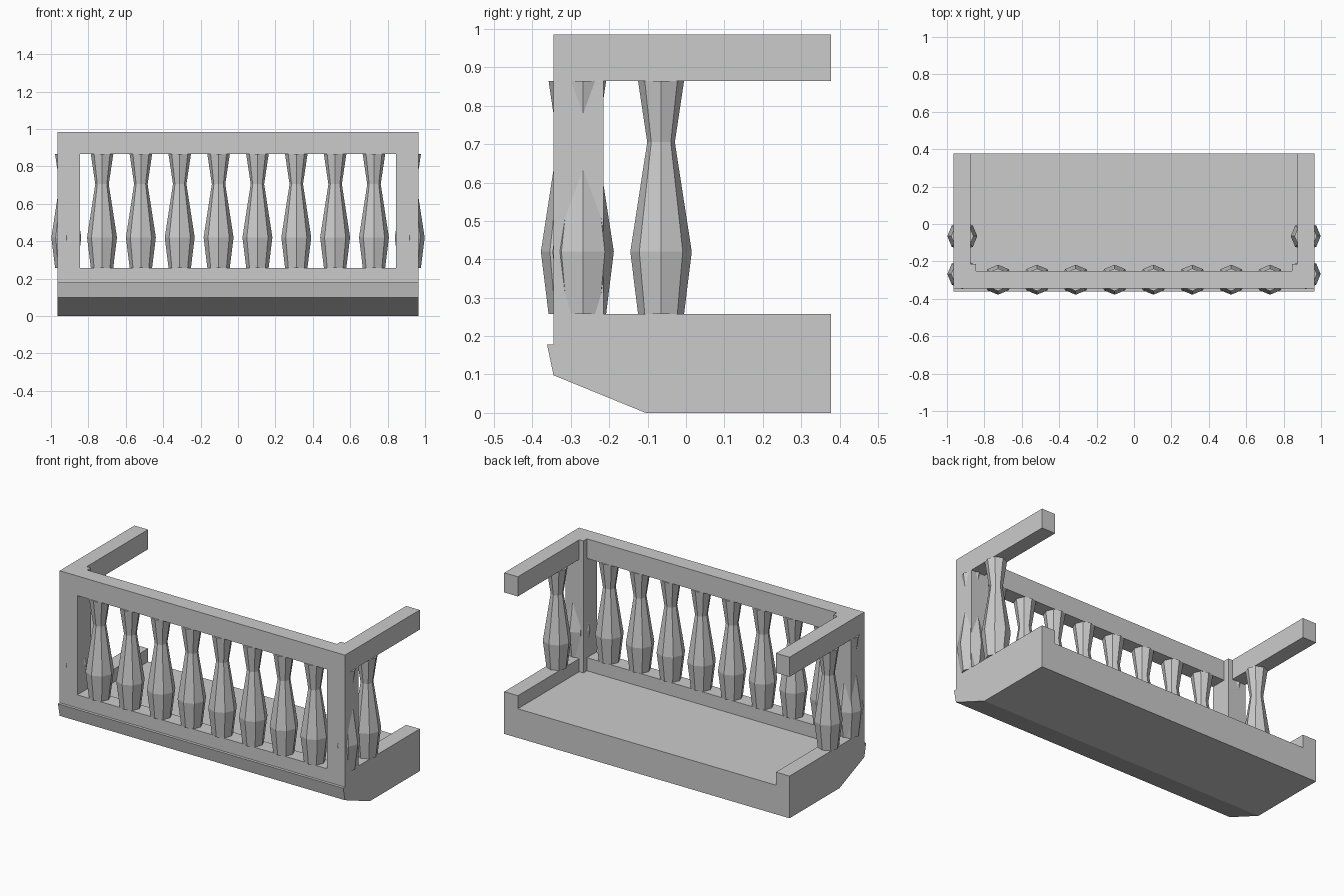
import bpy, bmesh, math
from mathutils import Vector

if "Cube" in bpy.data.objects:
    bpy.data.objects.remove(bpy.data.objects["Cube"])

W = 0.965          # half width of the frame
BACK, FRONT = 0.378, -0.345


def make_object(name, bm):
    bmesh.ops.recalc_face_normals(bm, faces=bm.faces)
    mesh = bpy.data.meshes.new(name)
    bm.to_mesh(mesh)
    bm.free()
    obj = bpy.data.objects.new(name, mesh)
    bpy.context.collection.objects.link(obj)
    return obj


def prism(name, points, direction):
    """Extrude a closed outline along a direction."""
    bm = bmesh.new()
    face = bm.faces.new([bm.verts.new(p) for p in points])
    ext = bmesh.ops.extrude_face_region(bm, geom=[face], use_keep_orig=True)
    verts = [g for g in ext["geom"] if isinstance(g, bmesh.types.BMVert)]
    bmesh.ops.translate(bm, verts=verts, vec=Vector(direction))
    return make_object(name, bm)


def u_frame(name, z0, z1):
    """U-shaped band around front and sides, with stepped inner corners."""
    half = [(W, FRONT), (W, BACK), (0.873, BACK), (0.873, -0.215),
            (0.845, -0.215), (0.845, -0.25)]
    outline = half + [(-x, y) for x, y in reversed(half)]
    prism(name, [(x, y, z0) for x, y in outline], (0, 0, z1 - z0))


def baluster(name, x, y):
    """Eight-sided turned baluster."""
    profile = [(0.06, 0.258), (0.08, 0.42), (0.036, 0.705), (0.06, 0.865)]
    bm = bmesh.new()
    rings = [[bm.verts.new((x + r * math.cos(i * math.pi / 4),
                            y + r * math.sin(i * math.pi / 4), z))
              for i in range(8)] for r, z in profile]
    for a, b in zip(rings, rings[1:]):
        for i in range(8):
            j = (i + 1) % 8
            bm.faces.new((a[i], a[j], b[j], b[i]))
    bm.faces.new(rings[0])
    bm.faces.new(rings[-1])
    make_object(name, bm)


# Floor slab with sloped underside and front lip
slab = [(BACK, 0), (-0.105, 0), (-0.345, 0.098), (-0.362, 0.178), (BACK, 0.178)]
prism("floor_slab", [(-W, y, z) for y, z in slab], (2 * W, 0, 0))

# Low curb and top handrail
u_frame("curb", 0.178, 0.258)
u_frame("handrail", 0.865, 0.985)

# Corner posts and side balusters
for s, side in ((-1, "left"), (1, "right")):
    post = [(0.845, FRONT), (W, FRONT), (W, -0.215), (0.845, -0.215)]
    prism(f"corner_post_{side}", [(s * x, y, 0.258) for x, y in post], (0, 0, 0.607))
    for k, y in enumerate((-0.268, -0.065)):
        baluster(f"side_baluster_{side}_{k}", s * 0.918, y)

# Row of front balusters
for k in range(8):
    baluster(f"front_baluster_{k}", (k - 3.5) * 0.2077, -0.298)
